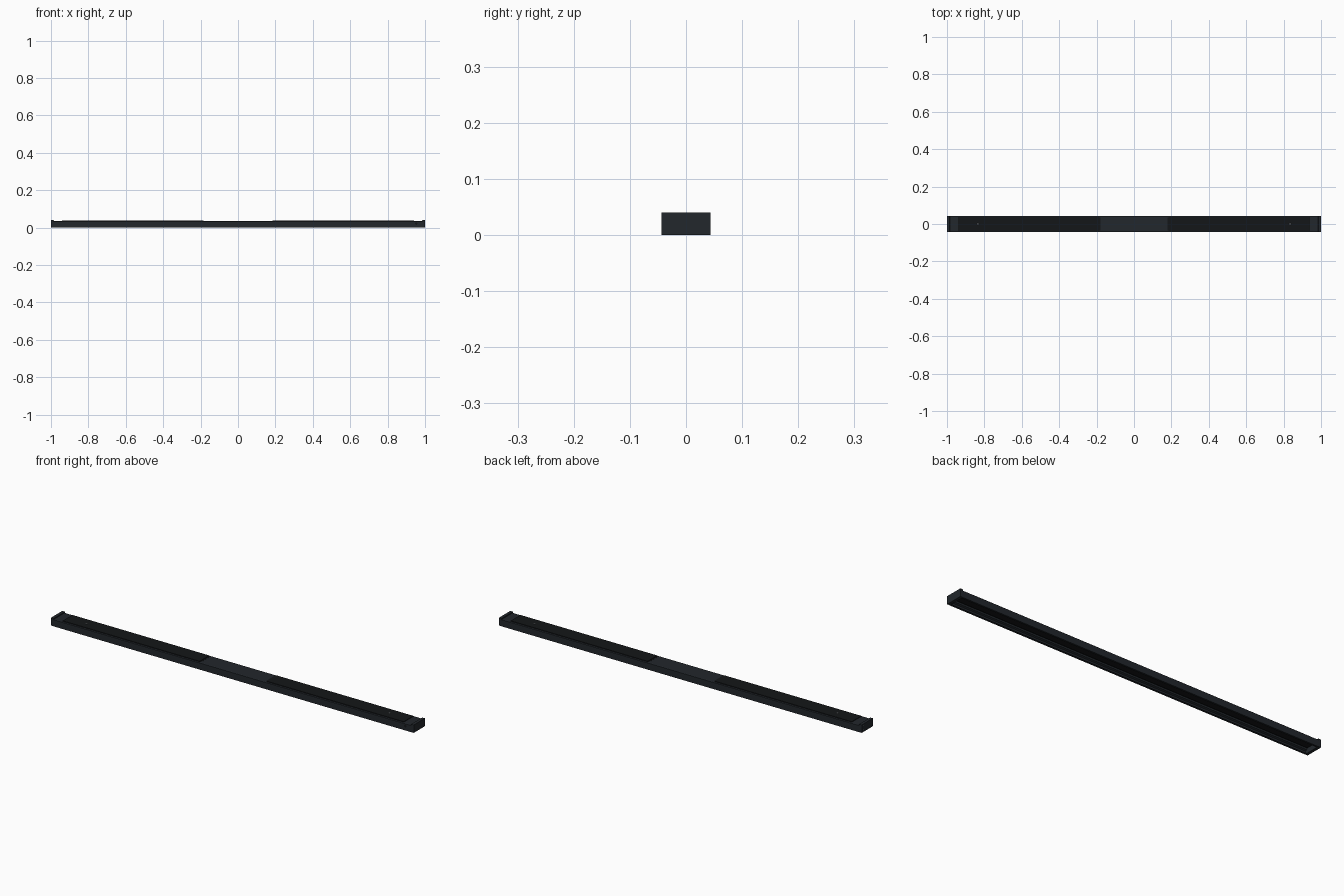
import bpy, bmesh, math
from mathutils import Matrix

if "Cube" in bpy.data.objects:
    bpy.data.objects.remove(bpy.data.objects["Cube"])


def material(name, rgb):
    m = bpy.data.materials.new(name)
    m.diffuse_color = (*rgb, 1)
    m.use_nodes = True
    m.node_tree.nodes["Principled BSDF"].inputs["Base Color"].default_value = m.diffuse_color
    return m


BODY = material("dark_grey", (0.016, 0.020, 0.025))
BLACK = material("black", (0.007, 0.008, 0.009))
STEEL = material("steel", (0.12, 0.13, 0.14))


def finish(name, bm, mat):
    bmesh.ops.recalc_face_normals(bm, faces=bm.faces)
    me = bpy.data.meshes.new(name)
    bm.to_mesh(me)
    bm.free()
    me.materials.append(mat)
    ob = bpy.data.objects.new(name, me)
    bpy.context.collection.objects.link(ob)
    return ob


def box(name, x, y, z, mat, bevel=0):
    bm = bmesh.new()
    bmesh.ops.create_cube(bm, size=1)
    for v in bm.verts:
        v.co = [a + (b - a) * (c + 0.5) for (a, b), c in zip((x, y, z), v.co)]
    ob = finish(name, bm, mat)
    if bevel:
        mod = ob.modifiers.new("bevel", 'BEVEL')
        mod.width = bevel
        mod.segments = 2
    return ob


def extrude_x(name, half, x0, x1, mat):
    # mirrored y-z half section swept along x
    pts = half + [(-y, z) for y, z in reversed(half)]
    bm = bmesh.new()
    face = bm.faces.new([bm.verts.new((x0, y, z)) for y, z in pts])
    new = bmesh.ops.extrude_face_region(bm, geom=[face])["geom"]
    bmesh.ops.translate(bm, vec=(x1 - x0, 0, 0),
                        verts=[g for g in new if isinstance(g, bmesh.types.BMVert)])
    return finish(name, bm, mat)


def screw(name, loc, axis, r, depth, mat):
    rot = {'x': Matrix.Rotation(math.pi / 2, 4, 'Y'),
           'y': Matrix.Rotation(math.pi / 2, 4, 'X'),
           'z': Matrix.Identity(4)}[axis]
    bm = bmesh.new()
    bmesh.ops.create_cone(bm, cap_ends=True, segments=16, radius1=r, radius2=r * 0.8,
                          depth=depth, matrix=Matrix.Translation(loc) @ rot)
    return finish(name, bm, mat)


# channel body, open underneath with inward lips
extrude_x("channel_body", [(0.041, 0.035), (0.044, 0.033), (0.044, 0), (0.035, 0), (0.035, 0.003),
                           (0.040, 0.003), (0.040, 0.014), (0.032, 0.018), (0.032, 0.026)],
          -0.986, 0.986, BODY)

# recessed strip inside the channel
box("inner_strip", (-0.98, 0.98), (-0.022, 0.022), (0.020, 0.0262), BLACK)

for s, side in ((-1, "left"), (1, "right")):
    # end caps with a raised lip
    box(f"{side}_end_cap", sorted((s * 0.985, s)), (-0.044, 0.044), (0, 0.04), BODY, 0.001)
    # cover plates on top
    box(f"{side}_cover_plate", sorted((s * 0.185, s * 0.94)), (-0.038, 0.038), (0.034, 0.0382), BLACK, 0.0006)
    box(f"{side}_seam", sorted((s * 0.178, s * 0.185)), (-0.036, 0.036), (0.034, 0.0354), BLACK)
    screw(f"{side}_top_screw", (s * 0.835, 0, 0.0385), 'z', 0.006, 0.0016, STEEL)
    for i, (y, z) in enumerate([(a, b) for a in (-0.028, 0.028) for b in (0.011, 0.031)]):
        screw(f"{side}_cap_screw_{i}", (s * 0.9995, y, z), 'x', 0.002, 0.001, STEEL)

# small round plug on the front near the right end
screw("front_plug", (0.953, -0.0438, 0.022), 'y', 0.008, 0.0006, BLACK)
